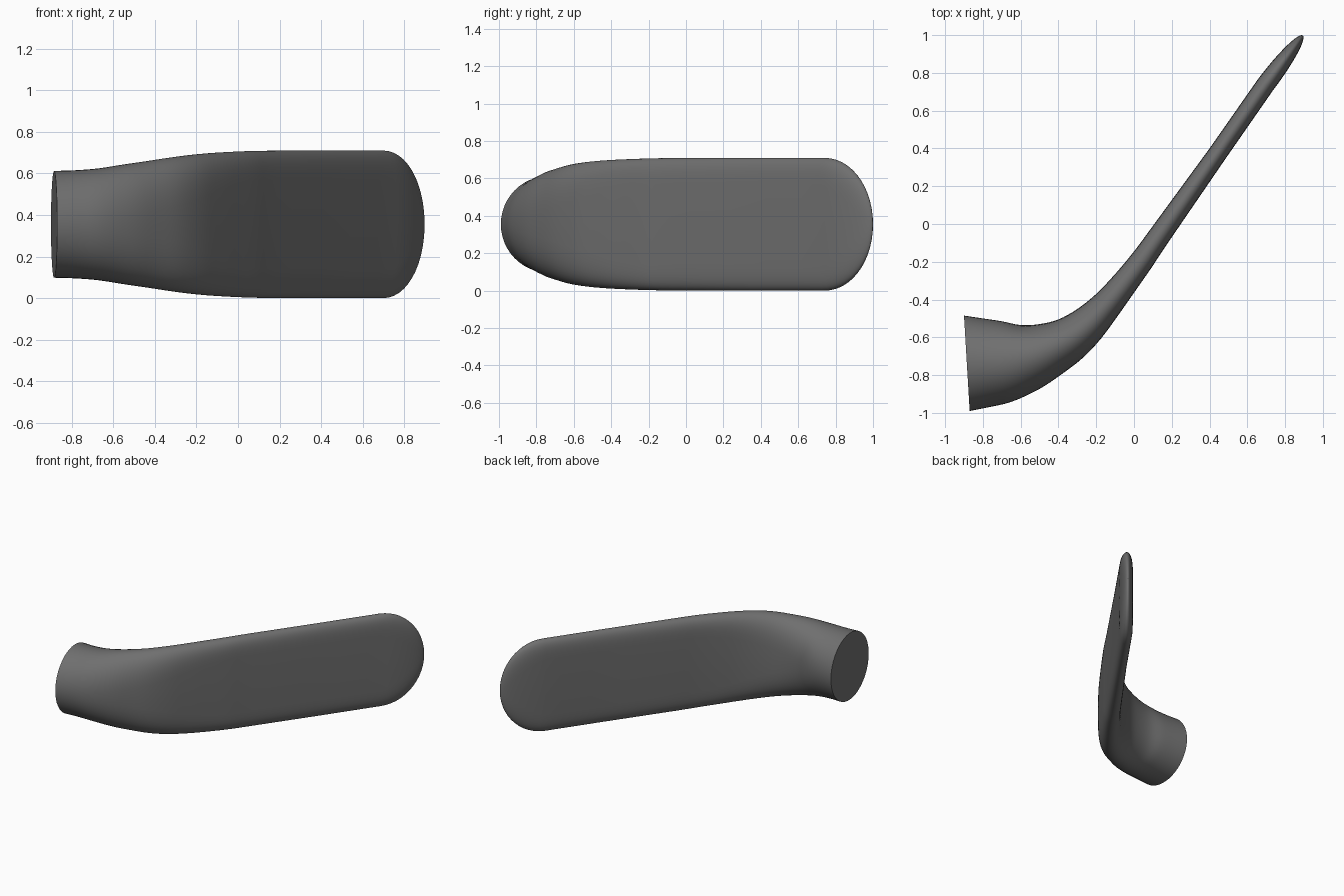
import bpy, bmesh, math
from mathutils import Vector

if "Cube" in bpy.data.objects:
    bpy.data.objects.remove(bpy.data.objects["Cube"])

Z_MID = 0.357
SIDES = 48

# Key sections: back x, back y, front x, front y, half height, squareness
KEYS = [Vector(k) for k in (
    (-.90, -.485, -.87, -.99, .257, 2),
    (-.80, -.50, -.77, -.97, .260, 2),
    (-.70, -.515, -.645, -.94, .269, 2.1),
    (-.60, -.535, -.50, -.873, .288, 2.3),
    (-.50, -.53, -.38, -.793, .304, 2.7),
    (-.40, -.505, -.27, -.708, .320, 3.3),
    (-.30, -.45, -.175, -.607, .333, 4.2),
    (-.20, -.37, -.085, -.485, .342, 5.5),
    (-.10, -.265, .005, -.357, .348, 7),
    (.00, -.145, .09, -.235, .352, 8),
    (.10, -.01, .185, -.092, .354, 8),
    (.40, .40, .48, .339, .355, 8),
    (.66, .772, .737, .709, .355, 8),
)]


def smooth_between(a, b, c, d, t):
    """Catmull-Rom blend from b to c."""
    return 0.5 * (2 * b + (c - a) * t + (2 * a - 5 * b + 4 * c - d) * t * t
                  + (3 * b - a - 3 * c + d) * t ** 3)


def section(mid, half, height, p):
    """Ring of points: a round section that flattens as p grows."""
    ring = []
    for i in range(SIDES):
        a = 2 * math.pi * i / SIDES
        c, s = math.cos(a), math.sin(a)
        z = math.copysign(abs(s) ** (2 / p), s) * height
        ring.append((mid.x + half.x * c, mid.y + half.y * c, Z_MID + z))
    return ring


rings = []

# Socket, bend and blade
last = len(KEYS) - 1
for i in range(last):
    a, b, c, d = (KEYS[max(0, min(last, i + o))] for o in (-1, 0, 1, 2))
    for step in range(4):
        # the long straight stretch uses plain interpolation
        t = step / 4
        k = smooth_between(a, b, c, d, t) if i < last - 2 else b.lerp(c, t)
        back, front = Vector(k[0:2]), Vector(k[2:4])
        rings.append(section((back + front) / 2, (front - back) / 2, k[4], k[5]))

# Rounded blade end
k = KEYS[-1]
back, front = Vector(k[0:2]), Vector(k[2:4])
start, half, tip = (back + front) / 2, (front - back) / 2, Vector((.894, .998))
for j in range(14):
    a = math.radians(89) * j / 13
    rings.append(section(start.lerp(tip, math.sin(a)), half * math.cos(a),
                         k[4] * math.cos(a), k[5] + (2 - k[5]) * math.sin(a)))

# Skin the sections and close both ends
bm = bmesh.new()
loops = [[bm.verts.new(co) for co in ring] for ring in rings]
for lo, hi in zip(loops, loops[1:]):
    for i in range(SIDES):
        j = (i + 1) % SIDES
        bm.faces.new((lo[i], lo[j], hi[j], hi[i]))
bm.faces.new(loops[0])
bm.faces.new(loops[-1])
bmesh.ops.recalc_face_normals(bm, faces=bm.faces)
# Stand the model on the ground
lowest = min(v.co.z for v in bm.verts)
bmesh.ops.translate(bm, verts=bm.verts, vec=(0, 0, -lowest))
mesh = bpy.data.meshes.new("paddle")
bm.to_mesh(mesh)
bm.free()

grey = bpy.data.materials.new("dark grey")
grey.diffuse_color = (0.16, 0.16, 0.16, 1)
grey.use_nodes = True
grey.node_tree.nodes["Principled BSDF"].inputs["Base Color"].default_value = grey.diffuse_color
mesh.materials.append(grey)

paddle = bpy.data.objects.new("paddle", mesh)
bpy.context.collection.objects.link(paddle)
bpy.context.view_layer.objects.active = paddle
paddle.select_set(True)
bpy.ops.object.shade_smooth_by_angle(angle=math.radians(40))
